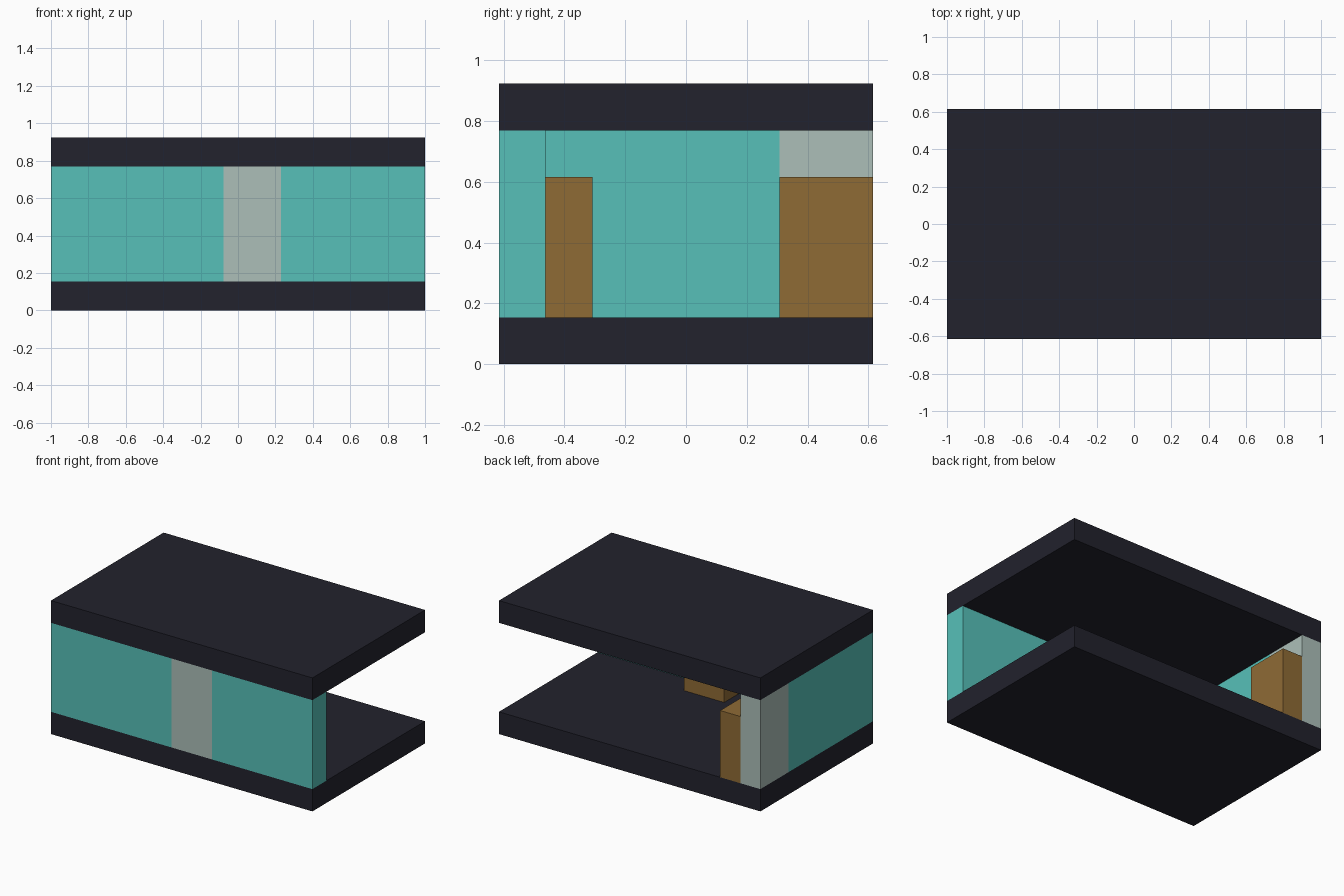
import bpy
import bmesh
from mathutils import Vector

cube = bpy.data.objects.get("Cube")
if cube:
    bpy.data.objects.remove(cube, do_unlink=True)

# Everything sits on a module grid: 13 wide, 8 deep, 6 high
U = 2 / 13
ORIGIN = Vector((-6.5, -4, 0))


def material(name, rgb):
    mat = bpy.data.materials.new(name)
    mat.use_nodes = True
    color = (*rgb, 1)
    mat.diffuse_color = color
    bsdf = mat.node_tree.nodes["Principled BSDF"]
    bsdf.inputs["Base Color"].default_value = color
    bsdf.inputs["Roughness"].default_value = 0.8
    return mat


def box(name, low, size, mat):
    """Block given by its low corner and size in grid modules."""
    bm = bmesh.new()
    bmesh.ops.create_cube(bm, size=1)
    size = Vector(size)
    center = ORIGIN + Vector(low) + size / 2
    for v in bm.verts:
        v.co = (Vector(a * b for a, b in zip(v.co, size)) + center) * U
    mesh = bpy.data.meshes.new(name)
    bm.to_mesh(mesh)
    bm.free()
    mesh.materials.append(mat)
    obj = bpy.data.objects.new(name, mesh)
    bpy.context.collection.objects.link(obj)


slab = material("dark slab", (0.016, 0.016, 0.026))
teal = material("teal wall", (0.095, 0.527, 0.485))
grey = material("pale grey panel", (0.413, 0.521, 0.485))
wood = material("brown wood", (0.275, 0.147, 0.036))

# Floor and roof slabs
for name, z in (("floor", 0), ("roof", 5)):
    box(name, (0, 0, z), (13, 8, 1), slab)

# Front wall: grey panel between two teal stretches
box("front_wall_right", (0, 0, 1), (6, 1, 4), teal)
box("front_panel", (6, 0, 1), (2, 1, 4), grey)
box("front_wall_left", (8, 0, 1), (5, 1, 4), teal)

# Side wall, ending in a grey panel at the back
box("side_wall", (0, 1, 1), (1, 5, 4), teal)
box("side_panel", (0, 6, 1), (1, 2, 4), grey)

# Wooden blocks standing against the grey panels
box("front_block", (6, 1, 1), (2, 1, 3), wood)
box("side_block", (1, 6, 1), (1, 2, 3), wood)
